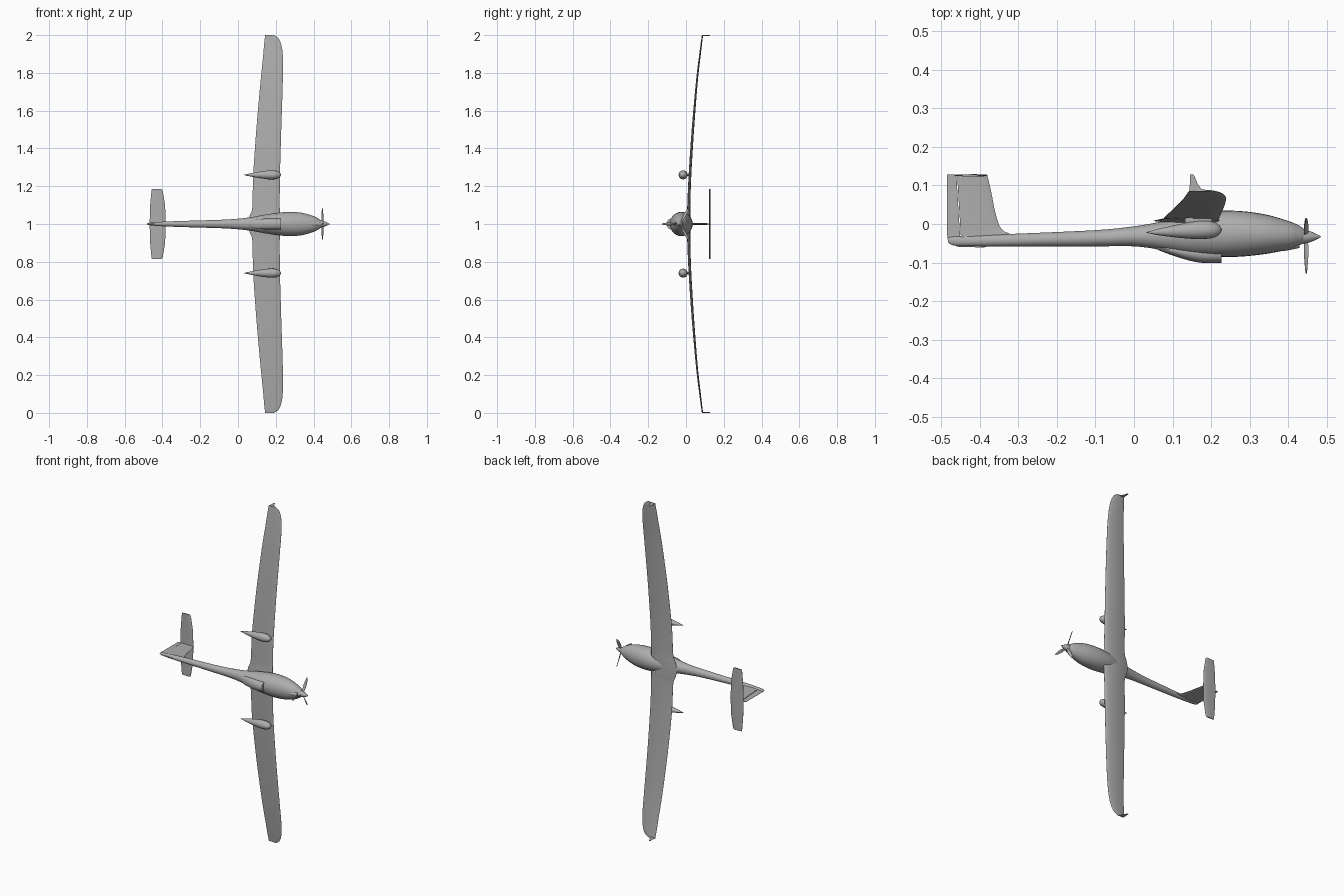
import bpy, bmesh, math
from mathutils import Vector, Matrix

if "Cube" in bpy.data.objects:
    bpy.data.objects.remove(bpy.data.objects["Cube"])

paint = bpy.data.materials.new("light grey paint")
paint.use_nodes = True
GREY = (0.42, 0.42, 0.42, 1)
paint.diffuse_color = GREY
paint.node_tree.nodes["Principled BSDF"].inputs["Base Color"].default_value = GREY

# The aircraft points along +x, its upper side is +y, the wings run along z
MID = 1.0


def loft(name, rings, angle=35):
    """Skin a list of equal closed rings and cap both ends."""
    bm = bmesh.new()
    rows = [[bm.verts.new(p) for p in ring] for ring in rings]
    n = len(rows[0])
    for a, b in zip(rows, rows[1:]):
        for i in range(n):
            j = (i + 1) % n
            bm.faces.new((a[i], a[j], b[j], b[i]))
    bm.faces.new(rows[0])
    bm.faces.new(rows[-1])
    bmesh.ops.recalc_face_normals(bm, faces=bm.faces)
    mesh = bpy.data.meshes.new(name)
    bm.to_mesh(mesh)
    bm.free()
    mesh.materials.append(paint)
    mesh.shade_smooth()
    mesh.set_sharp_from_angle(angle=math.radians(angle))
    obj = bpy.data.objects.new(name, mesh)
    bpy.context.collection.objects.link(obj)
    return obj


def smooth(keys, steps=5):
    """Catmull-Rom interpolation through key tuples."""
    out = []
    for i in range(len(keys) - 1):
        p0, p1 = keys[max(i - 1, 0)], keys[i]
        p2, p3 = keys[i + 1], keys[min(i + 2, len(keys) - 1)]
        for s in range(steps):
            t = s / steps
            out.append(tuple(
                0.5 * (2 * b + (c - a) * t + (2 * a - 5 * b + 4 * c - d) * t * t
                       + (3 * b - a - 3 * c + d) * t ** 3)
                for a, b, c, d in zip(p0, p1, p2, p3)))
    return out + [keys[-1]]


def body(name, keys, z=MID, sides=28, steps=5):
    """Streamlined body from (x, top, bottom, half width) keys."""
    rings = []
    for x, top, bot, w in smooth(keys, steps):
        c, h = (top + bot) / 2, max((top - bot) / 2, 0.0004)
        w = max(w, 0.0004)
        rings.append([(x, c + h * math.cos(2 * math.pi * k / sides),
                       z + w * math.sin(2 * math.pi * k / sides)) for k in range(sides)])
    return loft(name, rings)


def foil(lead, trail, thick, n=9, camber=0.0):
    """Closed airfoil outline as (x, offset) pairs."""
    def half(t):
        return 2.6 * thick * (math.sqrt(t) * 0.5 - 0.22 * t - 0.28 * t * t) + 0.0004
    ts = [(1 - math.cos(math.pi * i / n)) / 2 for i in range(n + 1)]
    chord = lead - trail
    arch = lambda t: camber * chord * 4 * t * (1 - t)
    up = [(lead - t * chord, arch(t) + half(t)) for t in ts]
    low = [(lead - t * chord, arch(t) - half(t)) for t in reversed(ts)]
    return up + low


# Fuselage with slim tail boom
body("fuselage", [
    (-0.483, -0.036, -0.048, 0.003), (-0.465, -0.032, -0.056, 0.007),
    (-0.40, -0.029, -0.058, 0.012), (-0.30, -0.025, -0.058, 0.016),
    (-0.10, -0.016, -0.058, 0.022), (0.0, -0.006, -0.058, 0.028),
    (0.07, 0.006, -0.067, 0.036), (0.13, 0.021, -0.078, 0.047),
    (0.20, 0.033, -0.085, 0.058), (0.27, 0.034, -0.085, 0.064),
    (0.34, 0.025, -0.078, 0.059), (0.40, 0.008, -0.066, 0.042),
    (0.428, -0.004, -0.056, 0.027), (0.440, -0.012, -0.049, 0.019)])

# Propeller hub
body("spinner", [(0.436, -0.014, -0.052, 0.019), (0.455, -0.018, -0.048, 0.015),
                 (0.472, -0.025, -0.041, 0.008), (0.485, -0.032, -0.034, 0.001)], sides=20)

# Belly fairing with a blunt front opening
body("belly_fairing", [(0.05, -0.056, -0.062, 0.010), (0.09, -0.055, -0.078, 0.024),
                       (0.14, -0.055, -0.094, 0.028), (0.18, -0.055, -0.101, 0.029),
                       (0.227, -0.055, -0.101, 0.029)], sides=20)

# Chin intake under the nose
body("chin_intake", [(0.36, -0.06, -0.071, 0.004), (0.39, -0.045, -0.070, 0.012),
                     (0.43, -0.040, -0.062, 0.012)], sides=16, steps=3)

# Wings, pods, pylons and winglets, one set per side
WING = [  # span, leading x, trailing x, height, thickness
    (0.00, 0.222, 0.050, 0.008, 0.024), (0.045, 0.222, 0.062, 0.010, 0.020),
    (0.09, 0.221, 0.076, 0.012, 0.016), (0.25, 0.222, 0.080, 0.018, 0.014),
    (0.50, 0.229, 0.097, 0.034, 0.012), (0.75, 0.237, 0.119, 0.055, 0.009),
    (0.88, 0.238, 0.132, 0.070, 0.008), (0.95, 0.229, 0.138, 0.079, 0.007),
    (0.985, 0.212, 0.142, 0.084, 0.006), (1.0, 0.190, 0.143, 0.086, 0.004)]
for side, s in (("left", 1), ("right", -1)):
    loft(side + "_wing", [
        [(x, h + o, MID + s * d) for x, o in foil(le, te, t, 9, 0.02)]
        for d, le, te, h, t in smooth(WING, 4)], 50)

    loft(side + "_winglet", [
        [(x, y, MID + s * (0.997 + o)) for x, o in foil(le, te, 0.004, 5)]
        for y, le, te in ((0.084, 0.190, 0.143), (0.092, 0.174, 0.144),
                          (0.105, 0.165, 0.145), (0.128, 0.155, 0.146))], 50)

    body(side + "_pod", [
        (0.033, -0.021, -0.023, 0.001), (0.07, -0.011, -0.030, 0.009),
        (0.12, 0.000, -0.036, 0.018), (0.165, 0.008, -0.039, 0.0235),
        (0.20, 0.007, -0.037, 0.022), (0.220, -0.002, -0.029, 0.013),
        (0.228, -0.014, -0.016, 0.001)], z=MID + s * 0.26, sides=20)

    loft(side + "_pylon", [
        [(x, y, MID + s * 0.26 + o) for x, o in foil(0.203, 0.132, 0.010, 6)]
        for y in (-0.005, 0.020)], 50)

# Fin with a swept root, cut off at the hinge
FIN = [(-0.045, -0.300, 0.012), (-0.028, -0.318, 0.011), (-0.012, -0.345, 0.010),
       (0.03, -0.360, 0.009), (0.08, -0.370, 0.008), (0.128, -0.381, 0.007)]
hinge = lambda y: -0.450 - 0.06 * (y + 0.04)
rings = []
for y, le, t in smooth(FIN, 4):
    back = hinge(y) + 0.001
    prof = [(le + (back - le) * u, t / 2 * math.sqrt(min(1, u * 3)) + 0.0003)
            for u in (0, 0.04, 0.12, 0.25, 0.45, 0.7, 1)]
    rings.append([(x, y, MID + w) for x, w in prof]
                 + [(x, y, MID - w) for x, w in reversed(prof)])
loft("fin", rings)

# Rudder wedge behind the hinge, rounded at its lower corner
rings = []
for y, te in ((-0.056, -0.465), (-0.052, -0.476), (-0.043, -0.483), (-0.03, -0.485),
              (0.05, -0.485), (0.128, -0.485)):
    x, w = hinge(y) - 0.001, 0.0035
    rings.append([(x, y, MID + w), (x, y, MID - w),
                  (te, y, MID - 0.0006), (te, y, MID + 0.0006)])
loft("rudder", rings)

# Thin skid below the tail
loft("tail_skid", [[(x, y, MID + w) for x, y in ((-0.47, -0.05), (-0.46, -0.059),
                                                 (-0.39, -0.061), (-0.36, -0.05))]
                   for w in (-0.002, 0.002)])

# Tailplane on top of the fin
TAIL = [(-0.184, -0.405, -0.456), (-0.178, -0.399, -0.458), (-0.10, -0.386, -0.465),
        (0, -0.382, -0.468)]
TAIL += [(-d, a, b) for d, a, b in reversed(TAIL[:-1])]
loft("tailplane", [[(x, 0.126 + o, MID + d) for x, o in foil(le, te, 0.006, 7)]
                   for d, le, te in TAIL], 50)

# Three twisted propeller blades around the x axis
hub = Vector((0.447, -0.033, MID))
BLADE = [(0.010, 0.005, 65), (0.025, 0.007, 55), (0.045, 0.009, 42),
         (0.070, 0.008, 30), (0.088, 0.005, 24), (0.095, 0.0015, 22)]
for i in range(3):
    spin = Matrix.Rotation(2 * math.pi * i / 3, 3, 'X')
    rings = []
    for r, half, pitch in BLADE:
        turn = Matrix.Rotation(math.radians(pitch), 3, 'Y')
        ring = []
        for k in range(10):
            a = 2 * math.pi * k / 10
            p = turn @ Vector((0.0018 * math.sin(a), 0, half * math.cos(a)))
            ring.append(hub + spin @ (p + Vector((0, -r, 0))))
        rings.append(ring)
    loft("propeller_blade_%d" % (i + 1), rings, 60)
